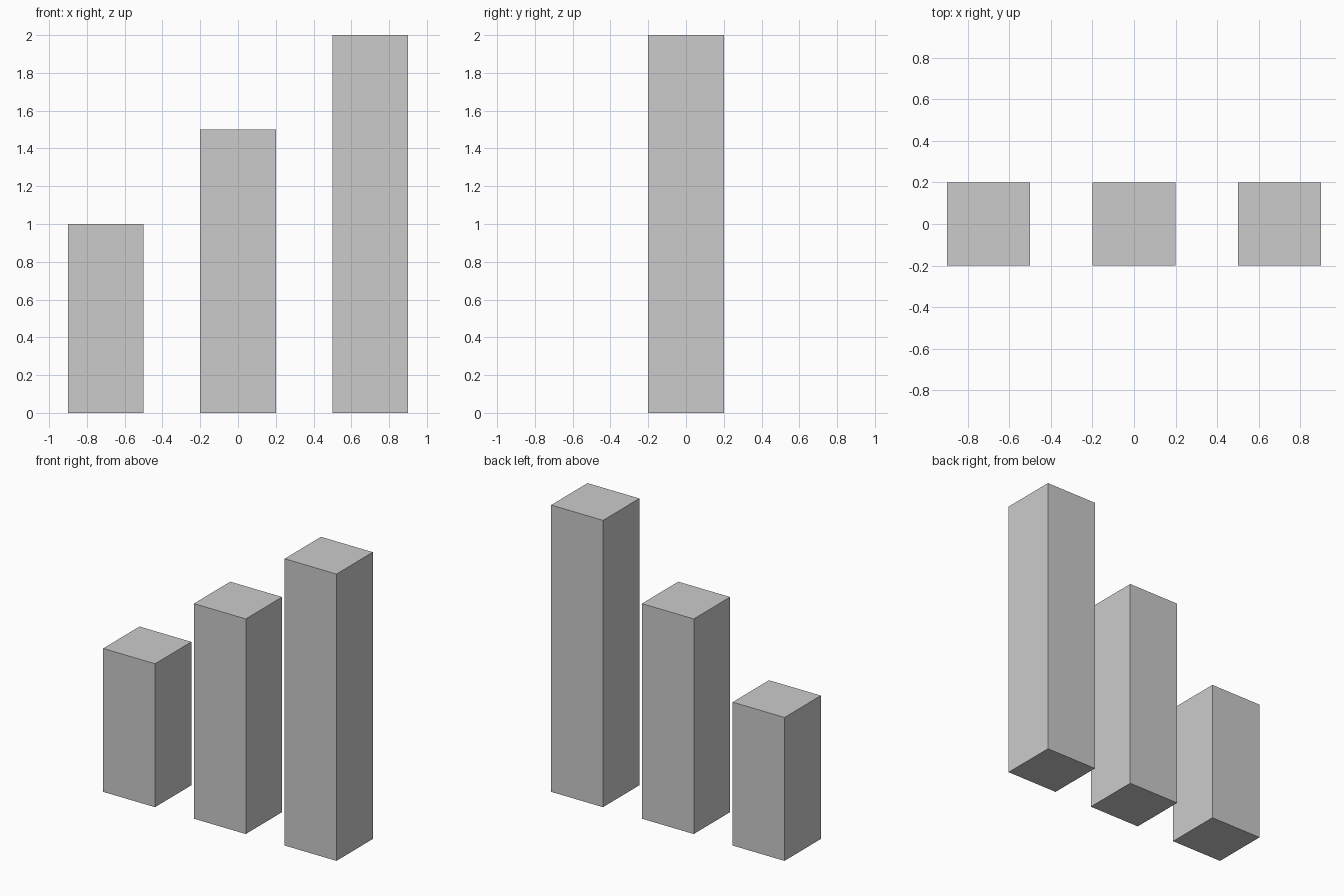
import bpy

if "Cube" in bpy.data.objects:
    bpy.data.objects.remove(bpy.data.objects["Cube"])

WIDTH = 0.4


def pillar(name, x, height):
    bpy.ops.mesh.primitive_cube_add(size=1, location=(x, 0, height / 2))
    obj = bpy.context.object
    obj.name = name
    obj.scale = (WIDTH, WIDTH, height)
    bpy.ops.object.transform_apply(location=False, rotation=False, scale=True)


# Three square pillars, rising from left to right
for name, x, height in (("short_pillar", -0.7, 1.0),
                        ("middle_pillar", 0.0, 1.5),
                        ("tall_pillar", 0.7, 2.0)):
    pillar(name, x, height)
